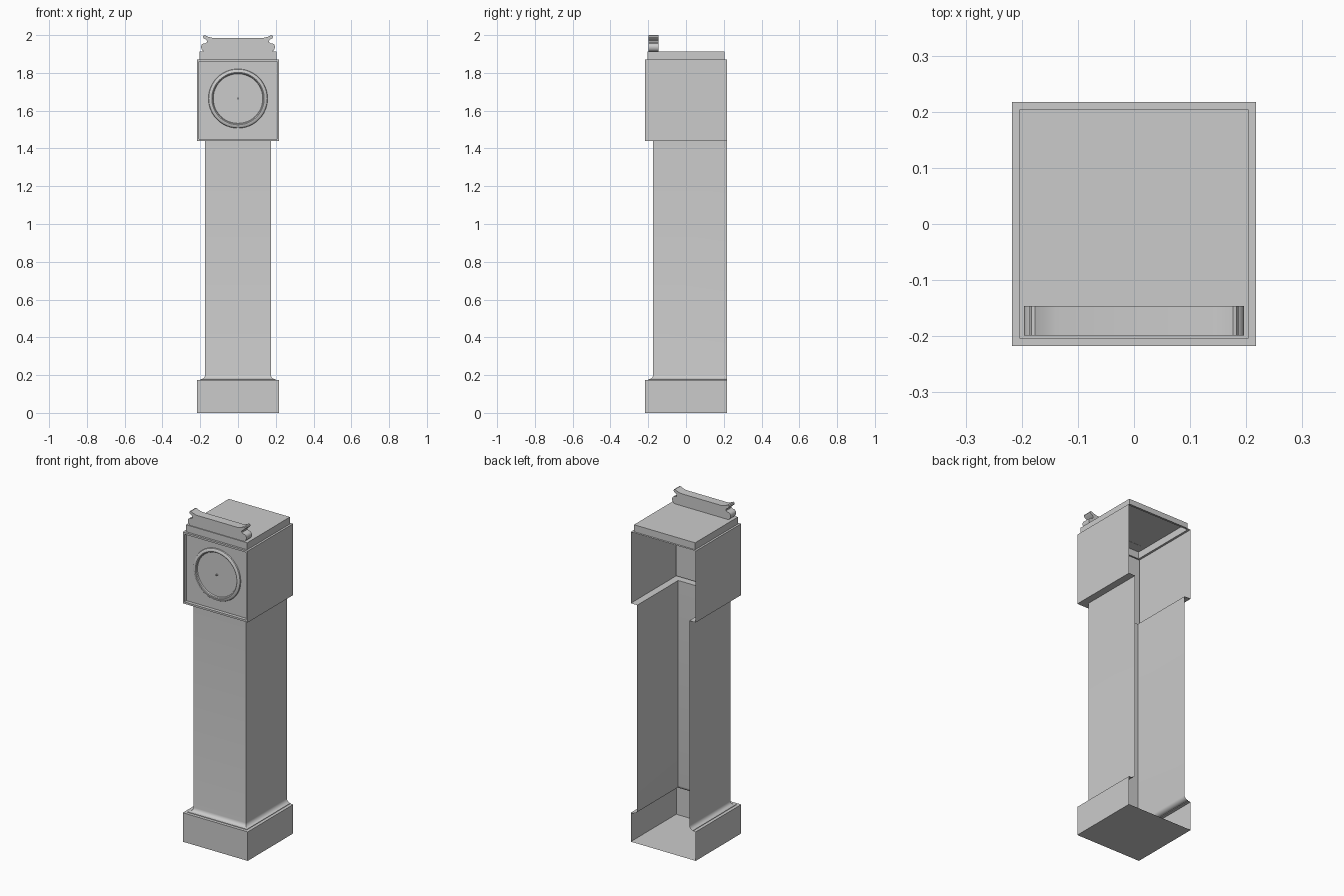
import bpy, bmesh, math
from mathutils import Vector

if "Cube" in bpy.data.objects:
    bpy.data.objects.remove(bpy.data.objects["Cube"])

R = 0.217          # half width of base and hood; back is open at y = R
HOOD_Z0, HOOD_Z1 = 1.44, 1.871
DIAL_Z = 1.664


def finish(name, bm, smooth=30):
    bmesh.ops.remove_doubles(bm, verts=bm.verts, dist=1e-5)
    bmesh.ops.recalc_face_normals(bm, faces=bm.faces)
    mesh = bpy.data.meshes.new(name)
    bm.to_mesh(mesh)
    bm.free()
    ob = bpy.data.objects.new(name, mesh)
    bpy.context.collection.objects.link(ob)
    bpy.ops.object.select_all(action='DESELECT')
    bpy.context.view_layer.objects.active = ob
    ob.select_set(True)
    bpy.ops.object.shade_smooth_by_angle(angle=math.radians(smooth))
    return ob


def three_sided(bm, sections):
    """Sheet walls (left, front, right) through (half width, z) sections."""
    rows = [[bm.verts.new(p) for p in ((-w, R, z), (-w, -w, z), (w, -w, z), (w, R, z))]
            for w, z in sections]
    for a, b in zip(rows, rows[1:]):
        for i in range(3):
            bm.faces.new((a[i], a[i + 1], b[i + 1], b[i]))
    return rows


def step_panel(bm, corners, width, offset):
    """Flat panel whose inset middle is moved by offset."""
    face = bm.faces.new([bm.verts.new(c) for c in corners])
    face.normal_update()
    bmesh.ops.inset_individual(bm, faces=[face], thickness=width)
    new = bmesh.ops.extrude_discrete_faces(bm, faces=[face])["faces"]
    bmesh.ops.translate(bm, verts=new[0].verts, vec=Vector(offset))


def lathe(name, profile, segments):
    """Spin (radius, y) profile about the dial axis."""
    bm = bmesh.new()
    vs = [bm.verts.new((r, y, DIAL_Z)) for r, y in profile]
    es = [bm.edges.new(p) for p in zip(vs, vs[1:])]
    bmesh.ops.spin(bm, geom=vs + es, cent=(0, 0, DIAL_Z), axis=(0, 1, 0),
                   angle=2 * math.pi, steps=segments)
    return finish(name, bm)


# Base box with floor, cove moulding and trunk, open at the back
bm = bmesh.new()
cove = [(0.198 - 0.024 * math.sin(a), 0.202 - 0.024 * math.cos(a))
        for a in [math.pi / 2 * i / 5 for i in range(6)]]
rows = three_sided(bm, [(R, 0), (R, 0.175), (0.198, 0.175)] + cove + [(0.174, HOOD_Z0)])
bm.faces.new(rows[0])
finish("base_and_trunk", bm)

# Hood: bottom ledge and side walls, recessed front, raised roof
bm = bmesh.new()
rows = three_sided(bm, [(0.174, HOOD_Z0), (R, HOOD_Z0), (R, HOOD_Z1)])
front = [f for f in bm.faces if all(abs(v.co.y + R) < 1e-5 for v in f.verts)]
bmesh.ops.delete(bm, geom=front, context='FACES_ONLY')
step_panel(bm, [(-R, -R, HOOD_Z0), (R, -R, HOOD_Z0), (R, -R, HOOD_Z1), (-R, -R, HOOD_Z1)],
           0.016, (0, 0.02, 0))
step_panel(bm, [(-R, -R, HOOD_Z1), (R, -R, HOOD_Z1), (R, R, HOOD_Z1), (-R, R, HOOD_Z1)],
           0.018, (0, 0, 0.042))
finish("hood", bm)

# Dial with raised bezel, and the small hub
lathe("dial", [(0.157, -0.197), (0.155, -0.203), (0.148, -0.208), (0.139, -0.209),
               (0.134, -0.206), (0.131, -0.199), (0, -0.199)], 48)
lathe("dial_hub", [(0.005, -0.198), (0.005, -0.21), (0, -0.21)], 12)

# Scrolled crest on the front edge of the roof
half = [(0.172, 1.912), (0.185, 1.915), (0.193, 1.925), (0.196, 1.937), (0.193, 1.949),
        (0.184, 1.956), (0.172, 1.957), (0.165, 1.962), (0.164, 1.970), (0.170, 1.977),
        (0.182, 1.983), (0.186, 1.991), (0.183, 1.998), (0.176, 2.0), (0.160, 1.992),
        (0.138, 1.986)]
outline = half + [(-x, z) for x, z in reversed(half)]
bm = bmesh.new()
face = bm.faces.new([bm.verts.new((x, -0.199, z)) for x, z in outline])
ext = bmesh.ops.extrude_face_region(bm, geom=[face])["geom"]
bmesh.ops.translate(bm, vec=(0, 0.053, 0),
                    verts=[g for g in ext if isinstance(g, bmesh.types.BMVert)])
finish("crest", bm, 40)
